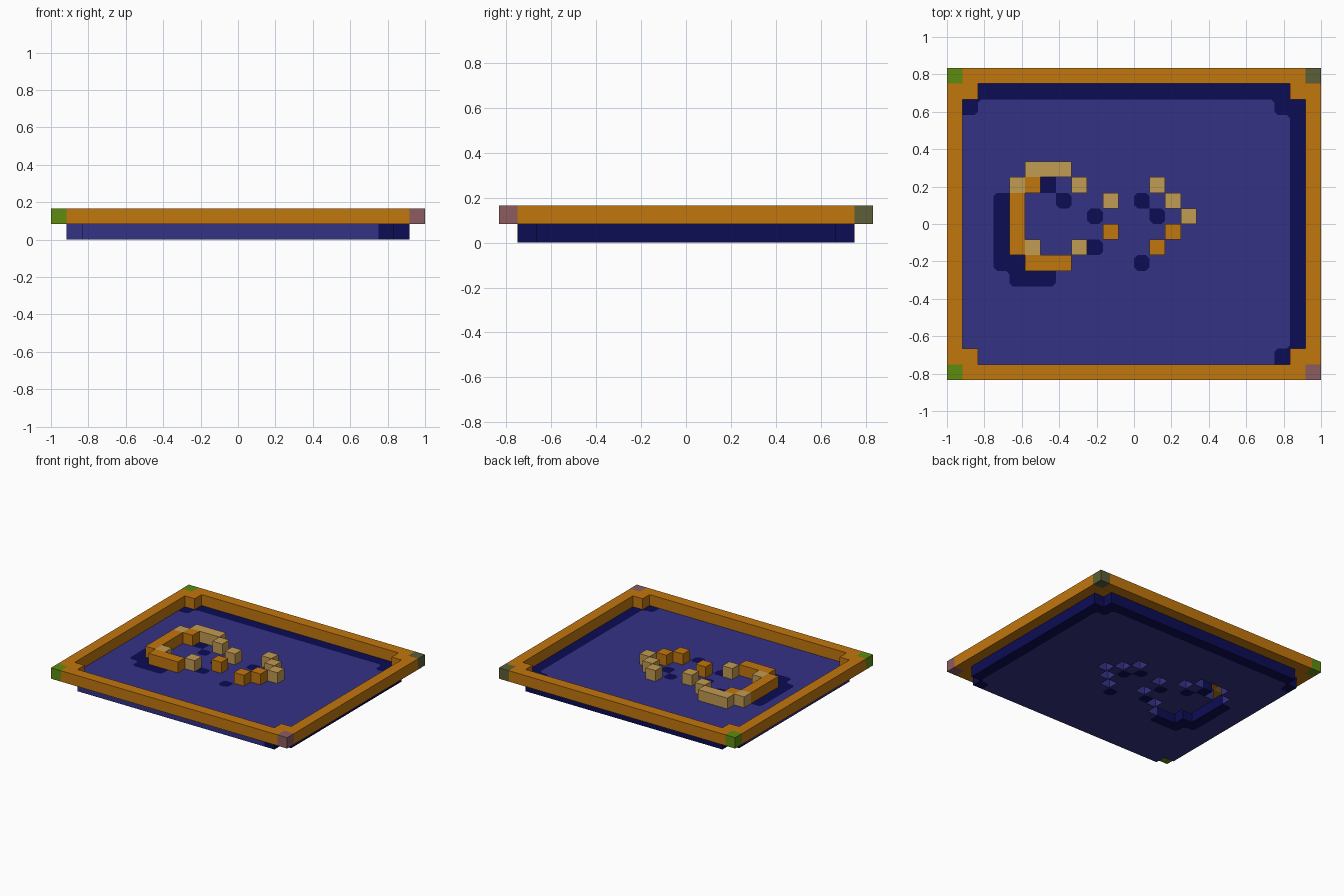
import bpy
import bmesh

cube = bpy.data.objects.get("Cube")
if cube:
    bpy.data.objects.remove(cube, do_unlink=True)

CELL = 1 / 12          # the tray is 24 x 20 cells and two cells high
COLS, ROWS = 24, 20
ROUND = 0.22           # corner cut of the painted patches, in cells


def make_material(name, rgb):
    """Material from 0-255 sRGB values."""
    lin = [((v / 255 + 0.055) / 1.055) ** 2.4 if v > 10 else v / 255 / 12.92 for v in rgb]
    mat = bpy.data.materials.new(name)
    mat.use_nodes = True
    mat.diffuse_color = (*lin, 1)
    mat.node_tree.nodes["Principled BSDF"].inputs["Base Color"].default_value = (*lin, 1)
    return mat


MATS = {
    "orange": make_material("orange", (193, 118, 13)),
    "tan": make_material("tan", (193, 155, 82)),
    "blue": make_material("blue", (52, 50, 132)),
    "navy": make_material("navy", (12, 12, 84)),
    "green": make_material("green", (94, 139, 16)),
    "mauve": make_material("mauve", (140, 92, 96)),
    "olive": make_material("olive", (92, 94, 54)),
}

# Corners of a cell counter-clockwise, and the neighbour across each side
CORNERS = [(0, 1), (1, 1), (1, 0), (0, 0)]
SIDES = [(0, 1), (1, 0), (0, -1), (-1, 0)]


def fill(cells, colour, *rects):
    """Paint rectangles given as column, row, width, height."""
    for c, r, w, h in rects:
        for i in range(w):
            for j in range(h):
                cells[c + i, r + j] = colour


def side_point(c, r, i, t):
    (ax, ay), (bx, by) = CORNERS[i], CORNERS[(i + 1) % 4]
    return round(c + ax + (bx - ax) * t, 3), round(r + ay + (by - ay) * t, 3)


def build_layer(name, cells, level):
    """One-cell-high slab of coloured cells without inner walls."""
    names = sorted(set(cells.values()))
    bm = bmesh.new()
    verts = {}

    def add_face(points, colour):
        vs = []
        for x, y, z in points:
            if (x, y, z) not in verts:
                verts[x, y, z] = bm.verts.new(((x - COLS / 2) * CELL, (ROWS / 2 - y) * CELL, z * CELL))
            vs.append(verts[x, y, z])
        bm.faces.new(vs).material_index = names.index(colour)

    def neighbour(c, r, i):
        return cells.get((c + SIDES[i][0], r + SIDES[i][1]))

    # Patch corners to cut: both neighbours share one other colour
    cuts, extra = {}, set()
    for (c, r), colour in cells.items():
        for i in range(4):
            n1, n2 = neighbour(c, r, i), neighbour(c, r, i - 1)
            diagonal = cells.get((c + SIDES[i][0] + SIDES[i - 1][0], r + SIDES[i][1] + SIDES[i - 1][1]))
            if {n1, n2} in ({"blue"}, {"navy"}) and n1 != colour and diagonal != colour:
                cuts[c, r, i] = n1
                extra |= {side_point(c, r, i, ROUND), side_point(c, r, (i - 1) % 4, 1 - ROUND)}

    for (c, r), colour in cells.items():
        outline, corners = [], []
        for i in range(4):
            side = [side_point(c, r, i, t) for t in (0, ROUND, 1 - ROUND, 1)]
            side = [side[0]] + [p for p in side[1:3] if p in extra] + [side[3]]
            corners.append(len(outline))
            outline += side[:-1]
            # Outer wall along this side
            if neighbour(c, r, i) is None:
                for p, q in zip(side, side[1:]):
                    add_face([(*p, level), (*q, level), (*q, level + 1), (*p, level + 1)], colour)
        # Top and bottom, split into the main face and cut corners
        cut_at = {corners[i]: cuts[c, r, i] for i in range(4) if (c, r, i) in cuts}
        n = len(outline)
        pieces = [([p for k, p in enumerate(outline) if k not in cut_at], colour)]
        pieces += [([outline[k - 1], outline[k], outline[(k + 1) % n]], col) for k, col in cut_at.items()]
        for poly, col in pieces:
            add_face([(*p, level + 1) for p in poly], col)
            add_face([(*p, level) for p in reversed(poly)], col)

    mesh = bpy.data.meshes.new(name)
    bm.to_mesh(mesh)
    bm.free()
    for key in names:
        mesh.materials.append(MATS[key])
    bpy.context.collection.objects.link(bpy.data.objects.new(name, mesh))


# Raised rim with stepped inner corners and four coloured corner blocks
rim = {}
fill(rim, "orange", (0, 0, 24, 1), (0, 19, 24, 1), (0, 0, 1, 20), (23, 0, 1, 20),
     (1, 1, 1, 1), (22, 1, 1, 1), (1, 18, 1, 1), (22, 18, 1, 1))
fill(rim, "green", (0, 0, 1, 1), (0, 19, 1, 1))
fill(rim, "olive", (23, 0, 1, 1))
fill(rim, "mauve", (23, 19, 1, 1))

# Raised open ring and arrow-shaped row of blocks
ring = {}
fill(ring, "tan", (5, 6, 3, 1), (4, 7, 1, 1), (8, 7, 1, 1), (10, 8, 1, 1), (5, 11, 1, 1), (8, 11, 1, 1))
fill(ring, "orange", (5, 7, 1, 1), (4, 8, 1, 4), (5, 12, 3, 1), (10, 10, 1, 1))
arrow = {}
fill(arrow, "tan", (13, 7, 1, 1), (14, 8, 1, 1), (15, 9, 1, 1))
fill(arrow, "orange", (14, 10, 1, 1), (13, 11, 1, 1))

# Sunken floor: blue field, navy edge and patches, open under every raised block
floor = {}
fill(floor, "blue", (1, 1, 22, 18))
fill(floor, "navy", (2, 1, 20, 1), (22, 2, 1, 16), (1, 2, 1, 1), (21, 2, 1, 1), (21, 18, 1, 1),
     (6, 7, 1, 1), (7, 8, 1, 1), (9, 9, 1, 1), (9, 11, 1, 1), (3, 8, 1, 5), (4, 12, 1, 1),
     (4, 13, 3, 1), (12, 8, 1, 1), (13, 9, 1, 1), (12, 12, 1, 1))
for cell in [*rim, *ring, *arrow]:
    floor.pop(cell, None)

build_layer("floor", floor, 0)
build_layer("rim", rim, 1)
build_layer("ring_blocks", ring, 1)
build_layer("arrow_blocks", arrow, 1)
